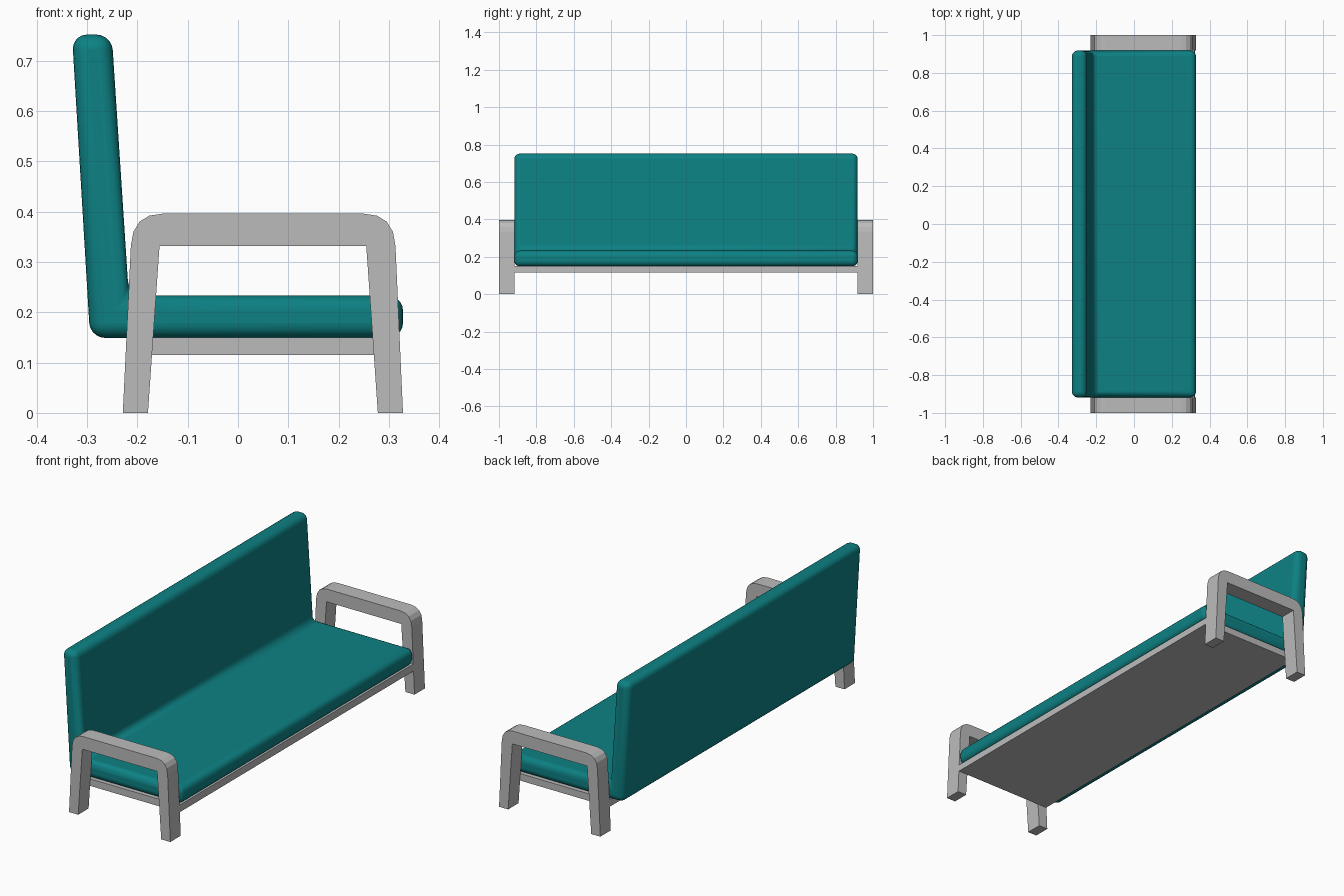
import bpy, bmesh, math
from mathutils import Vector

if "Cube" in bpy.data.objects:
    bpy.data.objects.remove(bpy.data.objects["Cube"])


def material(name, rgb):
    m = bpy.data.materials.new(name)
    m.diffuse_color = (*rgb, 1)
    m.use_nodes = True
    m.node_tree.nodes["Principled BSDF"].inputs["Base Color"].default_value = m.diffuse_color
    return m


teal = material("teal fabric", (0.004, 0.22, 0.23))
grey = material("grey frame", (0.5, 0.5, 0.5))


def prism(name, profile, y0, y1, mat):
    """Extrude an (x, z) profile from y0 to y1."""
    bm = bmesh.new()
    face = bm.faces.new([bm.verts.new((x, y0, z)) for x, z in profile])
    new = bmesh.ops.extrude_face_region(bm, geom=[face])["geom"]
    verts = [v for v in new if isinstance(v, bmesh.types.BMVert)]
    bmesh.ops.translate(bm, verts=verts, vec=(0, y1 - y0, 0))
    bmesh.ops.recalc_face_normals(bm, faces=bm.faces)
    me = bpy.data.meshes.new(name)
    bm.to_mesh(me)
    bm.free()
    me.materials.append(mat)
    ob = bpy.data.objects.new(name, me)
    bpy.context.collection.objects.link(ob)
    return ob


# One-piece L-shaped cushion: seat and leaning backrest
cushion = prism("seat_and_back_cushion",
                [(-0.294, 0.149), (0.328, 0.149), (0.328, 0.233),
                 (-0.217, 0.233), (-0.251, 0.752), (-0.330, 0.752)],
                -0.918, 0.918, teal)
bev = cushion.modifiers.new("soft edges", 'BEVEL')
bev.width = 0.03
bev.segments = 5
bev.limit_method = 'ANGLE'
bev.angle_limit = math.radians(30)
bpy.context.view_layer.objects.active = cushion
cushion.select_set(True)
bpy.ops.object.shade_smooth_by_angle(angle=math.radians(40))


# Arm frames: splayed legs joined by a rounded armrest
def corner(a, b, c, n=4):
    """Round a corner with a quadratic curve from a to c around b."""
    a, b, c = Vector(a), Vector(b), Vector(c)
    pts = []
    for i in range(n + 1):
        t = i / n
        pts.append(tuple(a * (1 - t) ** 2 + b * 2 * t * (1 - t) + c * t * t))
    return pts


arch = [(-0.229, 0)]
arch += corner((-0.213, 0.332), (-0.210, 0.396), (-0.150, 0.396))
arch += corner((0.250, 0.396), (0.310, 0.396), (0.313, 0.332))
arch += [(0.328, 0), (0.278, 0), (0.255, 0.332), (-0.156, 0.332), (-0.179, 0)]
for side, y0 in (("near", -1.0), ("far", 0.918)):
    prism("arm_frame_" + side, arch, y0, y0 + 0.082, grey)

# Board under the seat, spanning between the arm frames
prism("seat_board", [(-0.222, 0.115), (0.322, 0.115), (0.321, 0.150), (-0.221, 0.150)],
      -0.919, 0.919, grey)
